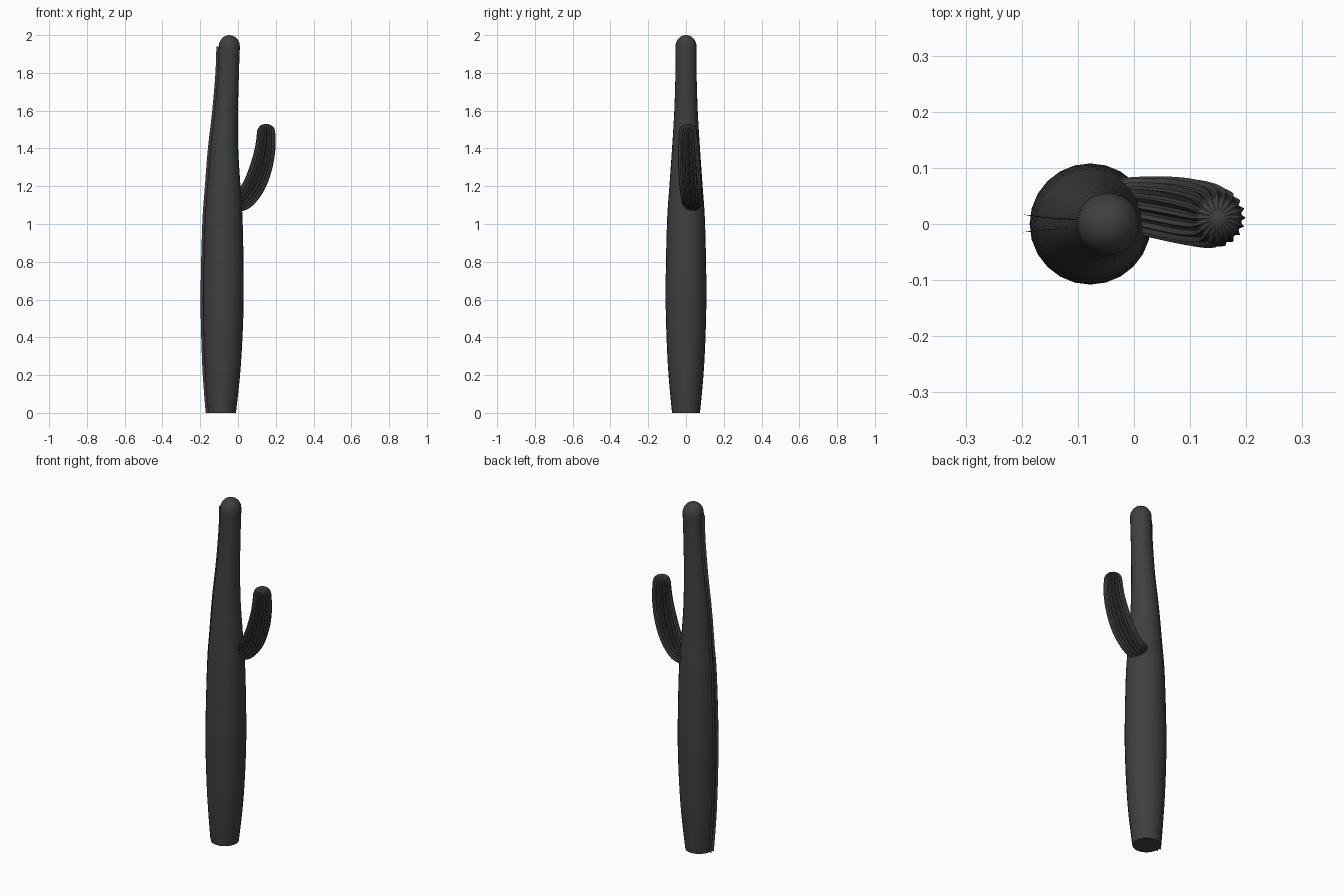
import bpy, bmesh, math
from mathutils import Vector

cube = bpy.data.objects.get("Cube")
if cube:
    bpy.data.objects.remove(cube)


def make_material(name, rgb):
    mat = bpy.data.materials.new(name)
    mat.use_nodes = True
    mat.diffuse_color = (*rgb, 1)
    mat.node_tree.nodes["Principled BSDF"].inputs["Base Color"].default_value = (*rgb, 1)
    return mat


skin = make_material("dark grey skin", (0.05, 0.05, 0.05))


def finish(name, bm, smooth_angle):
    mesh = bpy.data.meshes.new(name)
    bm.to_mesh(mesh)
    bm.free()
    mesh.materials.append(skin)
    obj = bpy.data.objects.new(name, mesh)
    bpy.context.collection.objects.link(obj)
    bpy.ops.object.select_all(action="DESELECT")
    obj.select_set(True)
    bpy.context.view_layer.objects.active = obj
    bpy.ops.object.shade_smooth_by_angle(angle=math.radians(smooth_angle))
    return obj


def spline(points, steps):
    """Smoothly interpolate tuples of any length."""
    pts = [Vector(p) for p in points]
    out = []
    for i in range(len(pts) - 1):
        a, b = pts[max(i - 1, 0)], pts[i]
        c, d = pts[i + 1], pts[min(i + 2, len(pts) - 1)]
        for s in range(steps):
            t = s / steps
            out.append(b + (c - a) * t / 2 + (a * 2 - b * 5 + c * 4 - d) * t * t / 2
                       + (b * 3 - a - c * 3 + d) * t ** 3 / 2)
    return out + [pts[-1]]


def loft(bm, rings):
    """Skin a list of closed rings and cap both ends."""
    rows = [[bm.verts.new(p) for p in ring] for ring in rings]
    n = len(rows[0])
    for low, high in zip(rows, rows[1:]):
        for i in range(n):
            j = (i + 1) % n
            bm.faces.new((low[i], low[j], high[j], high[i]))
    bm.faces.new(rows[0][::-1])
    bm.faces.new(rows[-1])


# Trunk: leaning, swollen column given as (centre x, height, radius)
trunk_axis = spline([(-.085, 0, .074), (-.081, .25, .096), (-.078, .6, .108),
                     (-.076, 1, .101), (-.075, 1.2, .088), (-.073, 1.4, .074),
                     (-.062, 1.6, .062), (-.051, 1.8, .056), (-.046, 1.94, .056)], 4)
dome = [Vector((-.046, 1.94 + .06 * math.sin(a), .056 * math.cos(a)))
        for a in [math.radians(d) for d in (18, 36, 54, 70, 84)]]
SIDES = 24
bm = bmesh.new()
loft(bm, [[(cx + r * math.cos(math.tau * i / SIDES), r * math.sin(math.tau * i / SIDES), z)
           for i in range(SIDES)] for cx, z, r in trunk_axis + dome])
finish("trunk", bm, 40)

# Two thin ridges running up the right side of the trunk
for name, degrees in (("back_ridge", 172), ("front_ridge", 187)):
    a = math.radians(degrees)
    side = Vector((-math.sin(a), math.cos(a), 0)) * .001
    out = Vector((math.cos(a), math.sin(a), 0))
    rings = []
    for cx, z, r in trunk_axis:
        c = Vector((cx, 0, z))
        rings.append([c + out * (r - .006) - side, c + out * (r + .013),
                      c + out * (r - .006) + side])
    bm = bmesh.new()
    loft(bm, rings)
    finish(name, bm, 30)

# Arm: ribbed tube bending upward, given as (x, y, z, radius)
path = spline([(-.04, .034, 1.115, .046), (.025, .031, 1.125, .053),
               (.083, .024, 1.2, .058), (.122, .017, 1.3, .058),
               (.144, .012, 1.4, .053), (.149, .01, 1.49, .047)], 5)
path += [Vector((.149 + .001 * math.sin(a), .01, 1.49 + .04 * math.sin(a), .047 * math.cos(a)))
         for a in [math.radians(d) for d in (25, 48, 68, 84)]]
RIBS = 20
rings = []
for k, p in enumerate(path):
    before, after = path[max(k - 1, 0)], path[min(k + 1, len(path) - 1)]
    tangent = (after - before).to_3d().normalized()
    u = Vector((0, 1, 0))
    u = (u - tangent * u.dot(tangent)).normalized()
    v = tangent.cross(u)
    ring = []
    for i in range(RIBS * 3):
        a = math.tau * i / (RIBS * 3)
        r = p[3] * (1.02 if i % 3 == 0 else .89)
        ring.append(p.to_3d() + (u * math.cos(a) + v * math.sin(a)) * r)
    rings.append(ring)
bm = bmesh.new()
loft(bm, rings)
finish("ribbed_arm", bm, 30)
